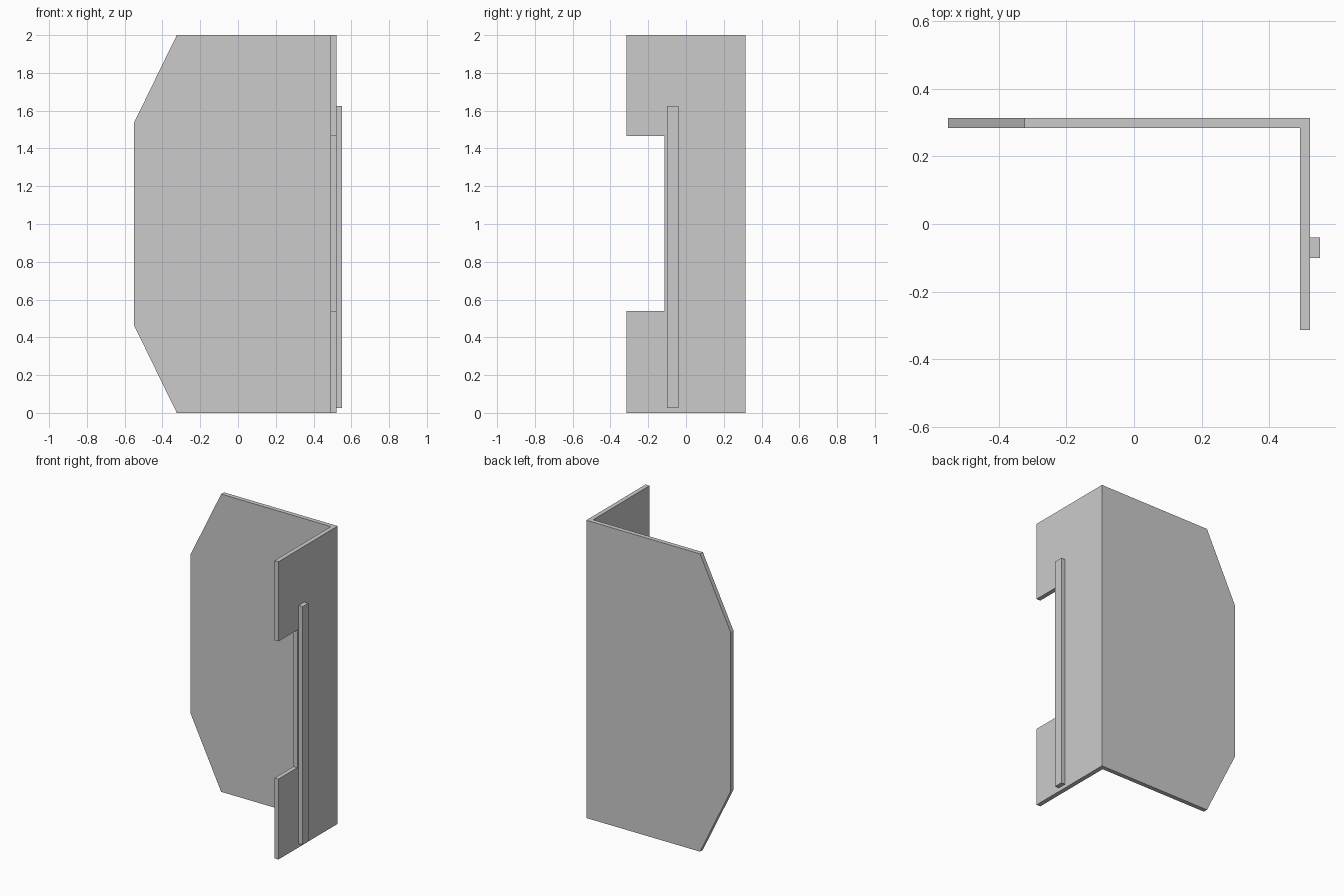
import bpy, bmesh

if "Cube" in bpy.data.objects:
    bpy.data.objects.remove(bpy.data.objects["Cube"])

T = 0.03                      # sheet thickness
XR, YB = 0.521, 0.314         # outer faces of the folded corner


def finish(name, bm):
    bmesh.ops.recalc_face_normals(bm, faces=bm.faces)
    mesh = bpy.data.meshes.new(name)
    bm.to_mesh(mesh)
    bm.free()
    obj = bpy.data.objects.new(name, mesh)
    bpy.context.collection.objects.link(obj)
    return obj


# Folded sheet: one outline per wing, sharing a mitred corner
back_wing = [(-0.324, 0), (-0.551, 0.465), (-0.551, 1.535), (-0.324, 2)]      # x, z
side_wing = [(-0.314, 2), (-0.314, 1.465), (-0.115, 1.465),
             (-0.115, 0.54), (-0.314, 0.54), (-0.314, 0)]                     # y, z

bm = bmesh.new()
layers = []
for inset in (0, T):
    x, y = XR - inset, YB - inset
    top, bottom = bm.verts.new((x, y, 2)), bm.verts.new((x, y, 0))
    back = [bm.verts.new((px, y, z)) for px, z in back_wing]
    side = [bm.verts.new((x, py, z)) for py, z in side_wing]
    bm.faces.new([bottom] + back + [top])
    bm.faces.new([top] + side + [bottom])
    layers.append(back + [top] + side + [bottom])

# Rim between the outer and inner skins
outer, inner = layers
n = len(outer)
for i in range(n):
    j = (i + 1) % n
    bm.faces.new((outer[i], outer[j], inner[j], inner[i]))
finish("folded_panel", bm)

# Raised strip on the outside of the side wing
bm = bmesh.new()
bmesh.ops.create_cube(bm, size=1)
bmesh.ops.scale(bm, vec=(T, 0.06, 1.6), verts=bm.verts)
strip = finish("side_strip", bm)
strip.location = (XR + T / 2, -0.07, 0.825)
